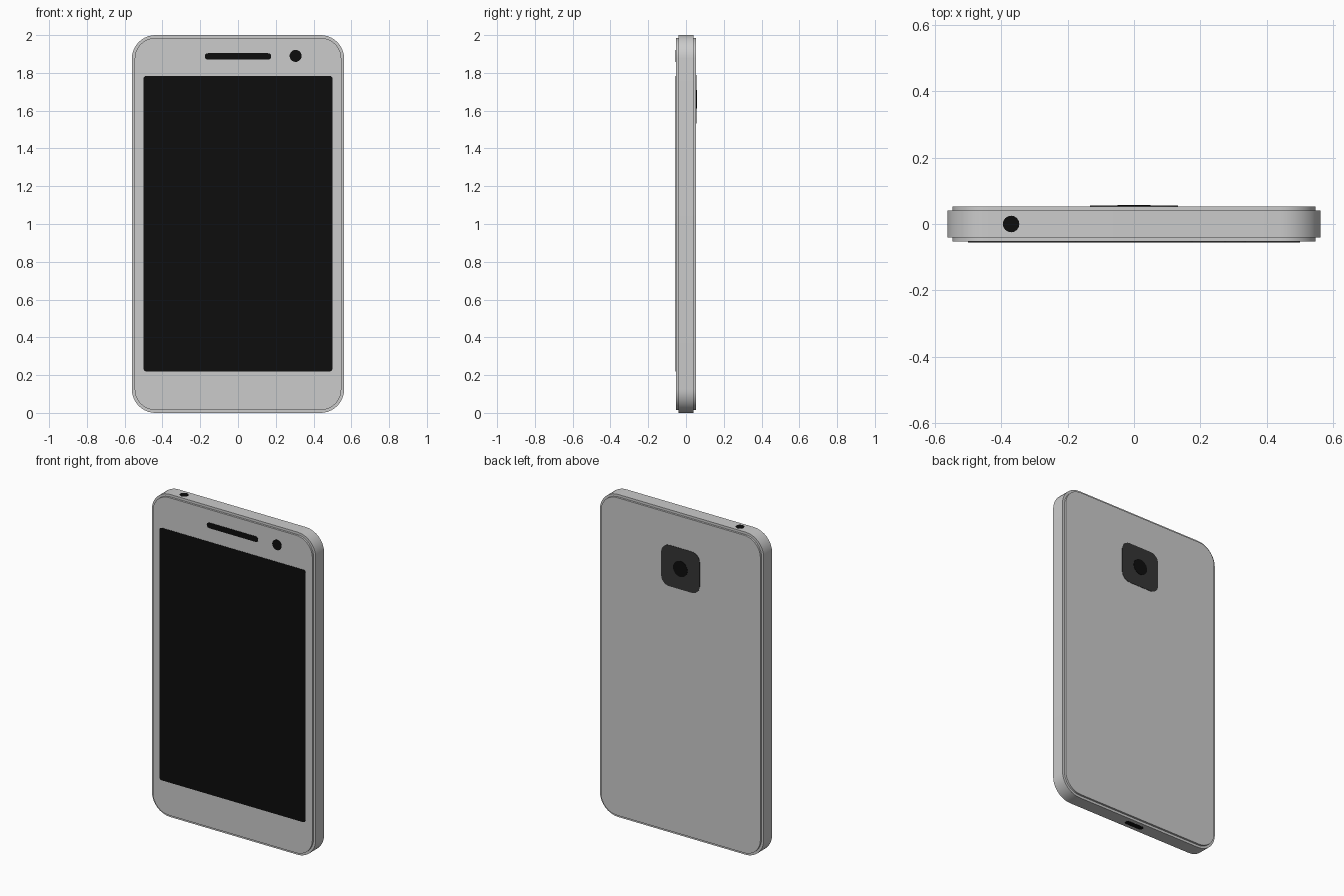
import bpy, bmesh, math
from mathutils import Vector

if "Cube" in bpy.data.objects:
    bpy.data.objects.remove(bpy.data.objects["Cube"])


def material(name, v):
    m = bpy.data.materials.new(name)
    m.diffuse_color = (v, v, v, 1)
    m.use_nodes = True
    m.node_tree.nodes["Principled BSDF"].inputs["Base Color"].default_value = m.diffuse_color
    return m


silver = material("silver grey", 0.6)
charcoal = material("charcoal", 0.036)
black = material("black", 0.004)


def slab(name, mat, axis, center, w, h, r, lo, hi, seg=10):
    """Rounded rectangle w x h around center, extruded from lo to hi along axis."""
    def place(a, b, d):
        return Vector((a, d, b)) if axis == 'Y' else Vector((a, b, d))
    bm = bmesh.new()
    ring = []
    corners = ((1, 1), (-1, 1), (-1, -1), (1, -1))
    for q, (sx, sy) in enumerate(corners):
        for i in range(seg + 1):
            t = math.pi / 2 * (q + i / seg)
            ring.append(bm.verts.new(place(
                center[0] + sx * (w / 2 - r) + r * math.cos(t),
                center[1] + sy * (h / 2 - r) + r * math.sin(t), lo)))
    face = bm.faces.new(ring)
    ext = bmesh.ops.extrude_face_region(bm, geom=[face])
    moved = [g for g in ext["geom"] if isinstance(g, bmesh.types.BMVert)]
    bmesh.ops.translate(bm, verts=moved, vec=place(0, 0, hi - lo))
    bmesh.ops.remove_doubles(bm, verts=bm.verts, dist=1e-5)
    bmesh.ops.recalc_face_normals(bm, faces=bm.faces)
    me = bpy.data.meshes.new(name)
    bm.to_mesh(me)
    bm.free()
    me.materials.append(mat)
    ob = bpy.data.objects.new(name, me)
    bpy.context.collection.objects.link(ob)
    bpy.ops.object.select_all(action='DESELECT')
    ob.select_set(True)
    bpy.context.view_layer.objects.active = ob
    bpy.ops.object.shade_smooth_by_angle(angle=math.radians(30))
    return ob


# Body: outer frame with slightly inset front and back covers
slab("frame", silver, 'Y', (0, 1), 1.124, 2.0, 0.125, -0.041, 0.041)
slab("front_cover", silver, 'Y', (0, 1), 1.094, 1.97, 0.11, -0.053, -0.035)
slab("back_cover", silver, 'Y', (0, 1), 1.094, 1.97, 0.11, 0.035, 0.053)

# Front details
slab("screen", black, 'Y', (0, 1.002), 1.0, 1.565, 0.015, -0.055, -0.051, 4)
slab("earpiece", black, 'Y', (0, 1.887), 0.352, 0.034, 0.0165, -0.055, -0.051, 5)
slab("front_camera", black, 'Y', (0.305, 1.89), 0.064, 0.064, 0.032, -0.055, -0.051, 5)

# Back camera plate and lens
slab("camera_plate", charcoal, 'Y', (0, 1.66), 0.264, 0.255, 0.055, 0.051, 0.055, 6)
slab("camera_lens", black, 'Y', (0, 1.66), 0.098, 0.098, 0.049, 0.053, 0.057, 6)

# Headphone jack on top, charging port underneath
slab("headphone_jack", black, 'Z', (-0.37, 0), 0.05, 0.05, 0.025, 1.997, 2.001, 4)
slab("charging_port", black, 'Z', (0, 0), 0.125, 0.034, 0.014, -0.001, 0.003, 4)
